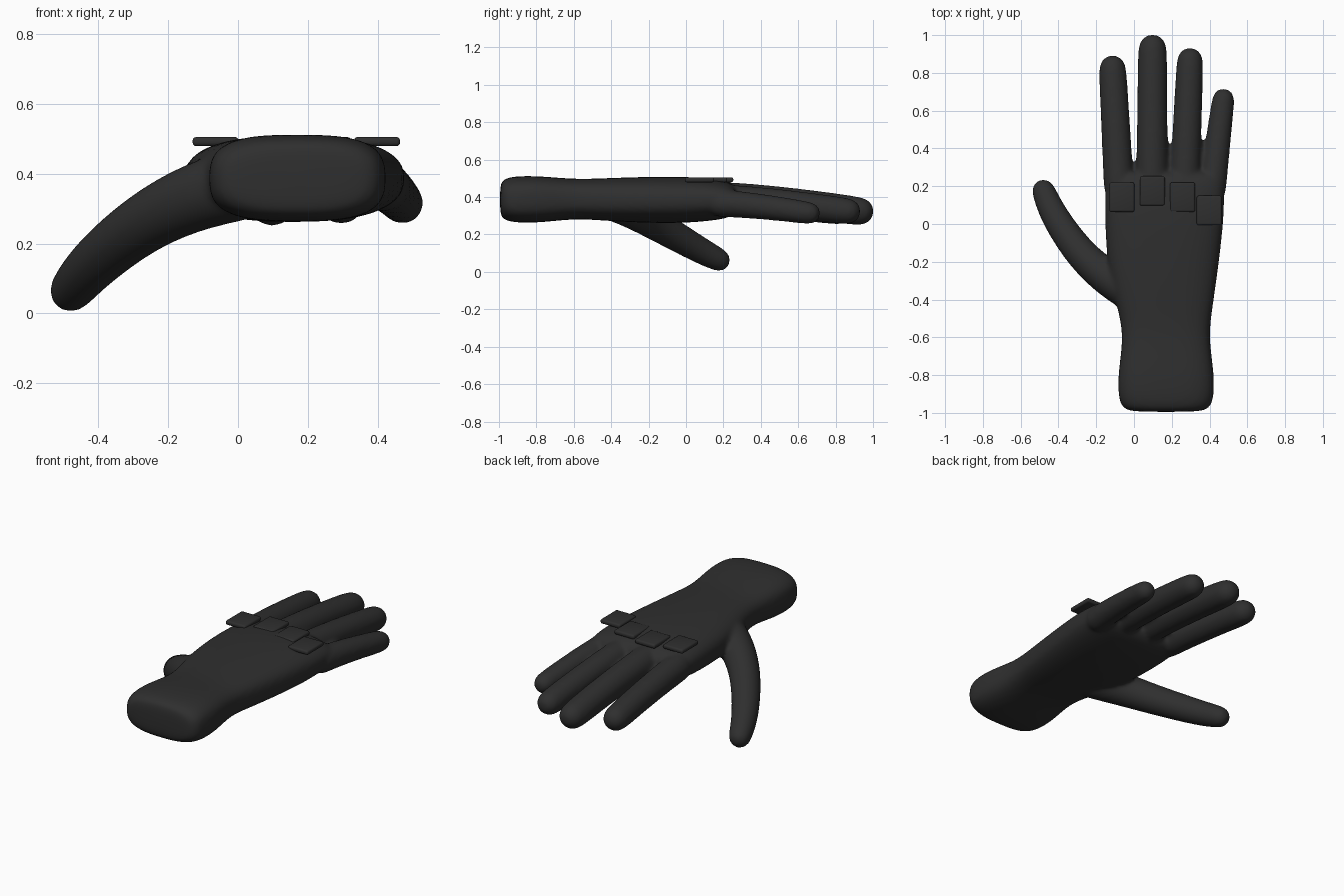
import bpy, bmesh, math
from mathutils import Vector

cube = bpy.data.objects.get("Cube")
if cube:
    bpy.data.objects.remove(cube, do_unlink=True)

black = bpy.data.materials.new("black_fabric")
black.use_nodes = True
black.diffuse_color = (0.028, 0.028, 0.028, 1)
black.node_tree.nodes["Principled BSDF"].inputs["Base Color"].default_value = (0.028, 0.028, 0.028, 1)


def spow(v, p):
    return math.copysign(abs(v) ** p, v)


def add_object(name, bm):
    bmesh.ops.recalc_face_normals(bm, faces=bm.faces)
    mesh = bpy.data.meshes.new(name)
    bm.to_mesh(mesh)
    bm.free()
    mesh.materials.append(black)
    for p in mesh.polygons:
        p.use_smooth = True
    obj = bpy.data.objects.new(name, mesh)
    bpy.context.collection.objects.link(obj)
    return obj


def loft(bm, rings, sides=20):
    """Skin a closed tube through (centre, across, up, half_width, half_height, squareness)."""
    loops = []
    for centre, across, up, w, h, n in rings:
        loop = []
        for i in range(sides):
            a = math.tau * i / sides
            loop.append(bm.verts.new(centre + across * w * spow(math.cos(a), 2 / n)
                                     + up * h * spow(math.sin(a), 2 / n)))
        loops.append(loop)
    for a, b in zip(loops, loops[1:]):
        for i in range(sides):
            j = (i + 1) % sides
            bm.faces.new((a[i], a[j], b[j], b[i]))
    bm.faces.new(loops[0][::-1])
    bm.faces.new(loops[-1])


def digit(bm, path):
    """Round tube along (x, y, z, radius) points, closed by a domed tip."""
    pts = [Vector(p[:3]) for p in path]
    rad = [p[3] for p in path]
    rings = []
    for i, p in enumerate(pts):
        t = (pts[min(i + 1, len(pts) - 1)] - pts[max(i - 1, 0)]).normalized()
        across = t.cross(Vector((0, 0, 1))).normalized()
        up = across.cross(t)
        rings.append((p, across, up, rad[i], rad[i], 2))
    for along, size in ((0.55, 0.87), (0.9, 0.55), (1.03, 0.2)):
        r = rad[-1]
        rings.append((pts[-1] + t * r * along, across, up, r * size, r * size, 2))
    loft(bm, rings)


glove = bmesh.new()

# Cuff and palm: y, left edge, right edge, bottom, top, squareness
palm = [
    (-0.995, 0.00, 0.34, 0.31, 0.465, 2.6),
    (-0.98, -0.06, 0.40, 0.28, 0.495, 2.8),
    (-0.92, -0.085, 0.425, 0.262, 0.513, 3),
    (-0.78, -0.085, 0.425, 0.262, 0.513, 3),
    (-0.60, -0.055, 0.395, 0.285, 0.495, 2.8),
    (-0.45, -0.085, 0.415, 0.275, 0.500, 2.8),
    (-0.25, -0.14, 0.445, 0.262, 0.508, 2.6),
    (0.00, -0.155, 0.475, 0.260, 0.510, 2.6),
    (0.15, -0.155, 0.480, 0.275, 0.498, 2.6),
    (0.24, -0.15, 0.475, 0.290, 0.480, 2.6),
    (0.28, -0.10, 0.43, 0.33, 0.44, 2.6),
]
loft(glove, [(Vector(((l + r) / 2, y, (b + t) / 2)), Vector((1, 0, 0)), Vector((0, 0, 1)),
              (r - l) / 2, (t - b) / 2, n) for y, l, r, b, t, n in palm], 32)

# Fingers: base x, tip x, tip y, base z, tip z, base radius, tip radius
fingers = [
    (-0.076, -0.113, 0.89, 0.385, 0.325, 0.082, 0.074),
    (0.095, 0.098, 1.00, 0.400, 0.325, 0.086, 0.078),
    (0.265, 0.296, 0.93, 0.390, 0.325, 0.083, 0.072),
    (0.405, 0.472, 0.715, 0.370, 0.315, 0.077, 0.061),
]
for bx, tx, ty, bz, tz, br, tr in fingers:
    path = []
    start, end = 0.12, ty - tr
    for k in range(6):
        f = k / 5
        path.append((bx + (tx - bx) * f, start + (end - start) * f,
                     bz + (tz - bz) * f ** 1.5, br + (tr - br) * f))
    digit(glove, path)

# Thumb
digit(glove, [(0.10, -0.42, 0.385, 0.10), (-0.02, -0.36, 0.365, 0.105),
              (-0.15, -0.28, 0.325, 0.097), (-0.28, -0.165, 0.255, 0.086),
              (-0.39, -0.01, 0.165, 0.078), (-0.445, 0.09, 0.108, 0.071),
              (-0.477, 0.17, 0.067, 0.064)])

# Fuse everything into one soft skin
glove_obj = add_object("glove", glove)
sub = glove_obj.modifiers.new("round", 'SUBSURF')
sub.levels = sub.render_levels = 2
remesh = glove_obj.modifiers.new("fuse", 'REMESH')
remesh.mode = 'VOXEL'
remesh.voxel_size = 0.012
remesh.use_smooth_shade = True
soft = glove_obj.modifiers.new("soften", 'SMOOTH')
soft.factor = 0.5
soft.iterations = 8

# Knuckle plates
plates = [("index", -0.064, 0.142), ("middle", 0.097, 0.175),
          ("ring", 0.257, 0.142), ("little", 0.398, 0.072)]
for name, x, y in plates:
    bm = bmesh.new()
    bmesh.ops.create_cube(bm, size=1)
    for v in bm.verts:
        v.co = Vector((v.co.x * 0.132 + x, v.co.y * 0.156 + y, v.co.z * 0.026 + 0.492))
    plate = add_object(name + "_knuckle_plate", bm)
    bevel = plate.modifiers.new("edge", 'BEVEL')
    bevel.width = 0.01
    bevel.segments = 3
